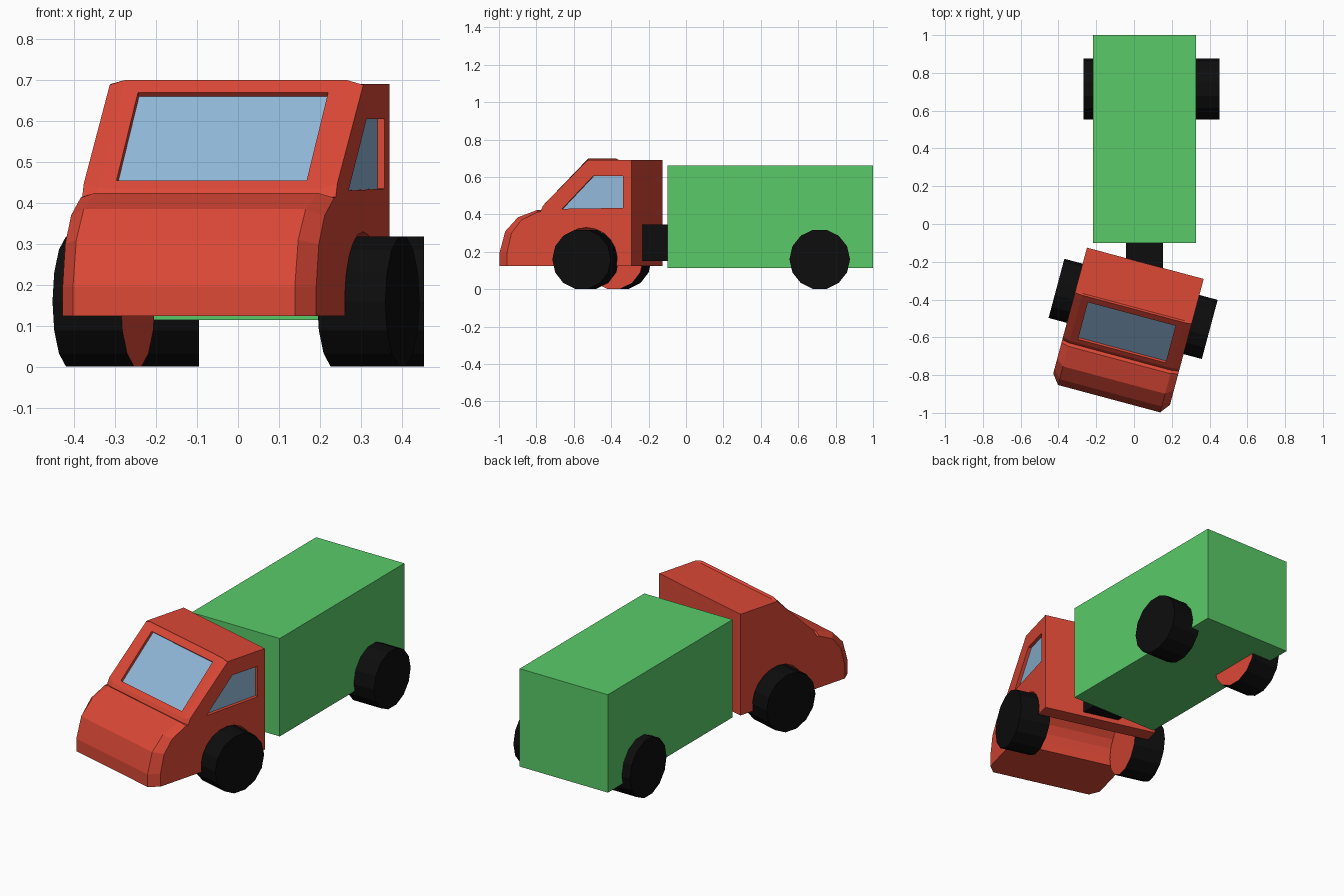
import bpy, bmesh, math
from mathutils import Matrix, Vector

if "Cube" in bpy.data.objects:
    bpy.data.objects.remove(bpy.data.objects["Cube"])


def material(name, rgb):
    m = bpy.data.materials.new(name)
    m.diffuse_color = (*rgb, 1)
    m.use_nodes = True
    m.node_tree.nodes["Principled BSDF"].inputs["Base Color"].default_value = m.diffuse_color
    return m


RED = material("red_paint", (0.71, 0.065, 0.037))
GREEN = material("green_paint", (0.10, 0.60, 0.14))
BLACK = material("black_rubber", (0.004, 0.004, 0.004))
GLASS = material("glass", (0.28, 0.48, 0.70))

# The cab is turned about the middle of its back wall
CAB = Matrix.Translation((0.06, -0.208, 0)) @ Matrix.Rotation(math.radians(-15), 4, 'Z')


def finish(name, bm, mats, matrix=Matrix()):
    bmesh.ops.recalc_face_normals(bm, faces=bm.faces)
    me = bpy.data.meshes.new(name)
    bm.to_mesh(me)
    bm.free()
    for m in mats:
        me.materials.append(m)
    ob = bpy.data.objects.new(name, me)
    ob.matrix_world = matrix
    bpy.context.collection.objects.link(ob)
    return ob


def loft(name, sections, mat, matrix=CAB):
    """Join side profiles of (forward, z) points placed at several x positions."""
    bm = bmesh.new()
    rings = [[bm.verts.new((x, -f, z)) for f, z in prof] for x, prof in sections]
    n = len(rings[0])
    for a, b in zip(rings, rings[1:]):
        for i in range(n):
            j = (i + 1) % n
            bm.faces.new((a[i], a[j], b[j], b[i]))
    bm.faces.new(rings[0])
    bm.faces.new(rings[-1])
    return finish(name, bm, [mat], matrix)


def box(name, lo, hi, mat):
    bm = bmesh.new()
    bmesh.ops.create_cube(bm, size=1)
    lo, hi = Vector(lo), Vector(hi)
    for v in bm.verts:
        v.co = (lo + hi) / 2 + v.co * (hi - lo)
    return finish(name, bm, [mat])


def wheel(name, x_in, x_out, y, matrix=Matrix()):
    """Black cylinder with a red disc on its inner side."""
    bm = bmesh.new()
    place = Matrix.Translation(((x_in + x_out) / 2, y, 0.16)) @ Matrix.Rotation(math.pi / 2, 4, 'Y')
    bmesh.ops.create_cone(bm, cap_ends=True, segments=14, radius1=0.162, radius2=0.162,
                          depth=abs(x_out - x_in), matrix=place)
    for f in bm.faces:
        if len(f.verts) > 4 and abs(f.calc_center_median().x - x_in) < 0.01:
            f.material_index = 1
    return finish(name, bm, [BLACK, RED], matrix)


def cut(target, cutter):
    cutter.hide_render = True
    cutter.hide_viewport = True
    mod = target.modifiers.new("opening", 'BOOLEAN')
    mod.operation = 'DIFFERENCE'
    mod.solver = 'EXACT'
    mod.object = cutter


# Cargo box and coupling
box("cargo_box", (-0.217, -0.10, 0.115), (0.328, 1.0, 0.662), GREEN)
box("coupling", (-0.042, -0.29, 0.15), (0.153, -0.09, 0.345), BLACK)

# Cab body: wheel arch along the bottom, chamfered sides at the nose and windscreen
arch = [(0.25 + 0.17 * math.cos(math.radians(a)), 0.16 + 0.17 * math.sin(math.radians(a)))
        for a in range(-12, 193, 17)]
base = [(0, 0.125), (0, 0.69), (0.24, 0.69)]
under = [(0.42, 0.125)] + arch + [(0.08, 0.125)]
inner = base + [(0.25, 0.70), (0.50, 0.435), (0.512, 0.415), (0.53, 0.425), (0.64, 0.385),
                (0.71, 0.31), (0.742, 0.195), (0.742, 0.125)] + under
outer = base + [(0.246, 0.688), (0.49, 0.448), (0.505, 0.415), (0.52, 0.413), (0.61, 0.37),
                (0.665, 0.30), (0.69, 0.195), (0.69, 0.125)] + under
cab = loft("cab", [(-0.32, outer), (-0.28, inner), (0.28, inner), (0.32, outer)], RED)

# Windscreen opening and recessed glass
top, low = Vector((0.278, 0.67)), Vector((0.481, 0.455))
n = Vector((0.727, 0.686))


def screen(d1, d2):
    return [top + n * d1, low + n * d1, low + n * d2, top + n * d2]


cut(cab, loft("windscreen_cutter", [(-0.24, screen(0.03, -0.016)), (0.24, screen(0.03, -0.016))], RED))
loft("windscreen", [(-0.245, screen(-0.014, -0.02)), (0.245, screen(-0.014, -0.02))], GLASS)

# Side window on the right of the cab
side = [(0.385, 0.43), (0.047, 0.435), (0.047, 0.605), (0.214, 0.605)]
cut(cab, loft("side_window_cutter", [(0.30, side), (0.35, side)], RED))
loft("side_window", [(0.296, side), (0.302, side)], GLASS)

# Wheels
for label, s in (("left", -1), ("right", 1)):
    wheel("front_wheel_" + label, s * 0.248, s * 0.42, -0.25, CAB)
    wheel("rear_wheel_" + label, 0.093 + s * 0.188, 0.093 + s * 0.36, 0.715)
